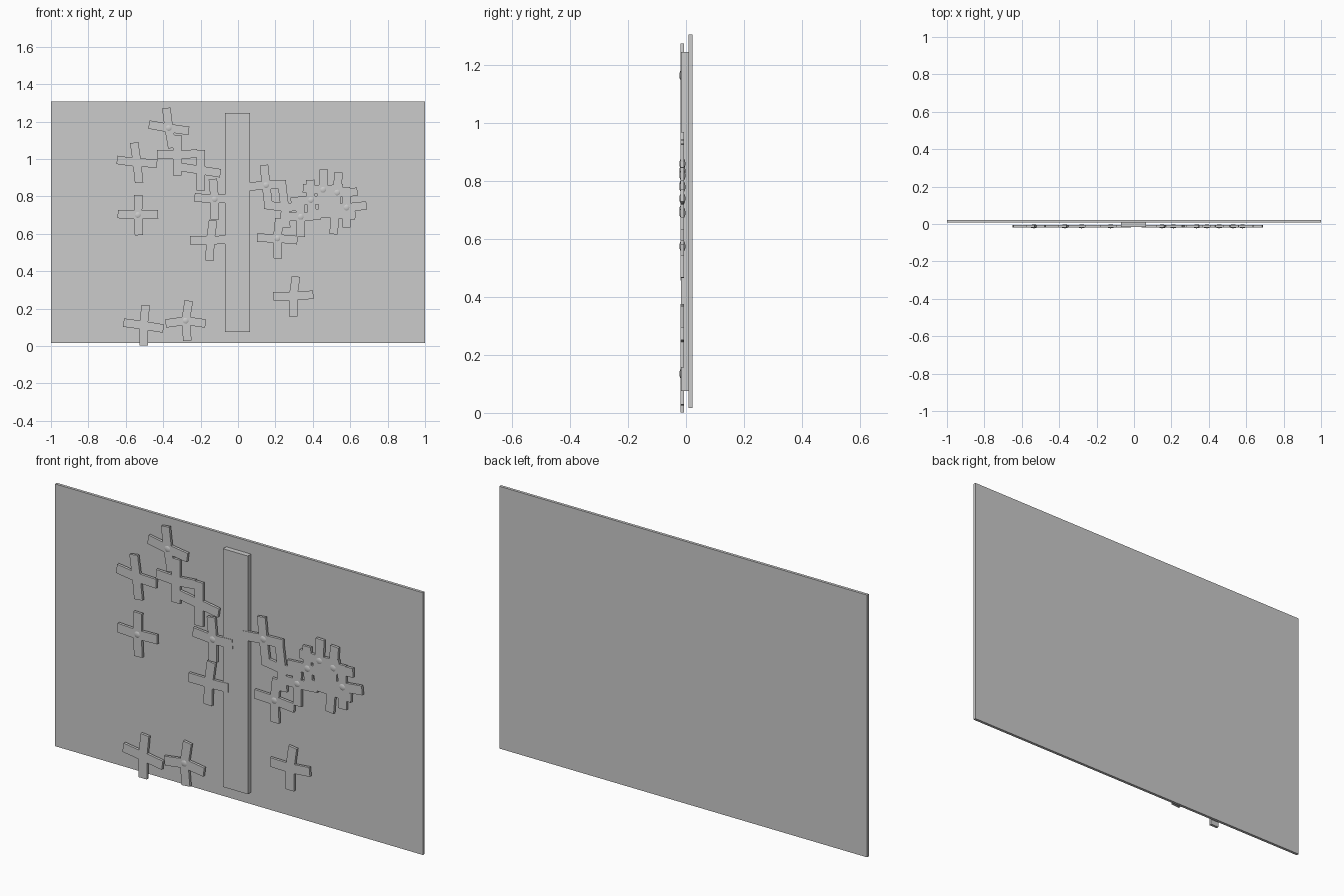
import bpy, bmesh
from math import radians
from mathutils import Matrix

if "Cube" in bpy.data.objects:
    bpy.data.objects.remove(bpy.data.objects["Cube"])


def finish(bm, name):
    mesh = bpy.data.meshes.new(name)
    bm.to_mesh(mesh)
    bm.free()
    obj = bpy.data.objects.new(name, mesh)
    bpy.context.collection.objects.link(obj)
    return obj


def add_box(bm, x, y, z, parent=Matrix()):
    """Box from three (low, high) ranges."""
    mid = [(a + b) / 2 for a, b in (x, y, z)]
    size = [b - a for a, b in (x, y, z)]
    m = parent @ Matrix.Translation(mid) @ Matrix.Diagonal((*size, 1))
    bmesh.ops.create_cube(bm, size=1, matrix=m)


def slab(name, x, y, z):
    bm = bmesh.new()
    add_box(bm, x, y, z)
    finish(bm, name)


def flower(i, x, z, angles, dome):
    # Four thin petals radiating from the centre, each with its own tilt
    bm = bmesh.new()
    place = Matrix.Translation((x, 0, z))
    for a in angles:
        turn = place @ Matrix.Rotation(radians(-a), 4, 'Y')
        add_box(bm, (0, 0.108), (-0.0195, -0.0065), (-0.0225, 0.0225), turn)
    finish(bm, f"flower_petals_{i:02d}")
    # Rounded flower centre
    if dome:
        bm = bmesh.new()
        m = Matrix.Translation((x, -0.0125, z)) @ Matrix.Diagonal((0.021, 0.0105, 0.021, 1))
        bmesh.ops.create_uvsphere(bm, u_segments=16, v_segments=10, radius=1, matrix=m)
        for f in bm.faces:
            f.smooth = True
        finish(bm, f"flower_centre_{i:02d}")


# Backing panel and raised vertical strip
slab("back_panel", (-1, 1), (0.008, 0.022), (0.017, 1.306))
slab("centre_strip", (-0.07, 0.065), (-0.017, 0.008), (0.075, 1.246))

# x, z, petal angles (right, up, left, down), visible centre
flowers = [
    (-0.37, 1.165, (-8, 97, 170, -80), True),
    (-0.54, 0.98, (-2, 98, 172, -84), False),
    (-0.535, 0.70, (2, 89, 177, -87), True),
    (-0.325, 1.02, (5, 90, 177, -90), False),
    (-0.20, 0.94, (-9, 90, 171, -90), False),
    (-0.125, 0.785, (3, 95, 175, -90), True),
    (-0.148, 0.565, (2, 82, 180, -92), False),
    (0.15, 0.86, (2, 96, 185, -83), True),
    (0.25, 0.74, (4, 97, 172, -86), False),
    (0.21, 0.575, (-5, 84, 178, -88), True),
    (0.335, 0.69, (4, 94, 180, -90), True),
    (0.39, 0.78, (-3, 92, 184, -85), True),
    (0.455, 0.835, (5, 88, 176, -92), True),
    (0.53, 0.82, (2, 86, 180, -94), True),
    (0.58, 0.74, (6, 92, 184, -90), True),
    (0.52, 0.705, (-4, 90, 178, -95), False),
    (0.295, 0.265, (5, 82, 179, -90), False),
    (-0.28, 0.135, (-8, 81, 188, -85), True),
    (-0.505, 0.11, (-9, 84, 172, -90), False),
]
for i, (x, z, angles, dome) in enumerate(flowers, 1):
    flower(i, x, z, angles, dome)
